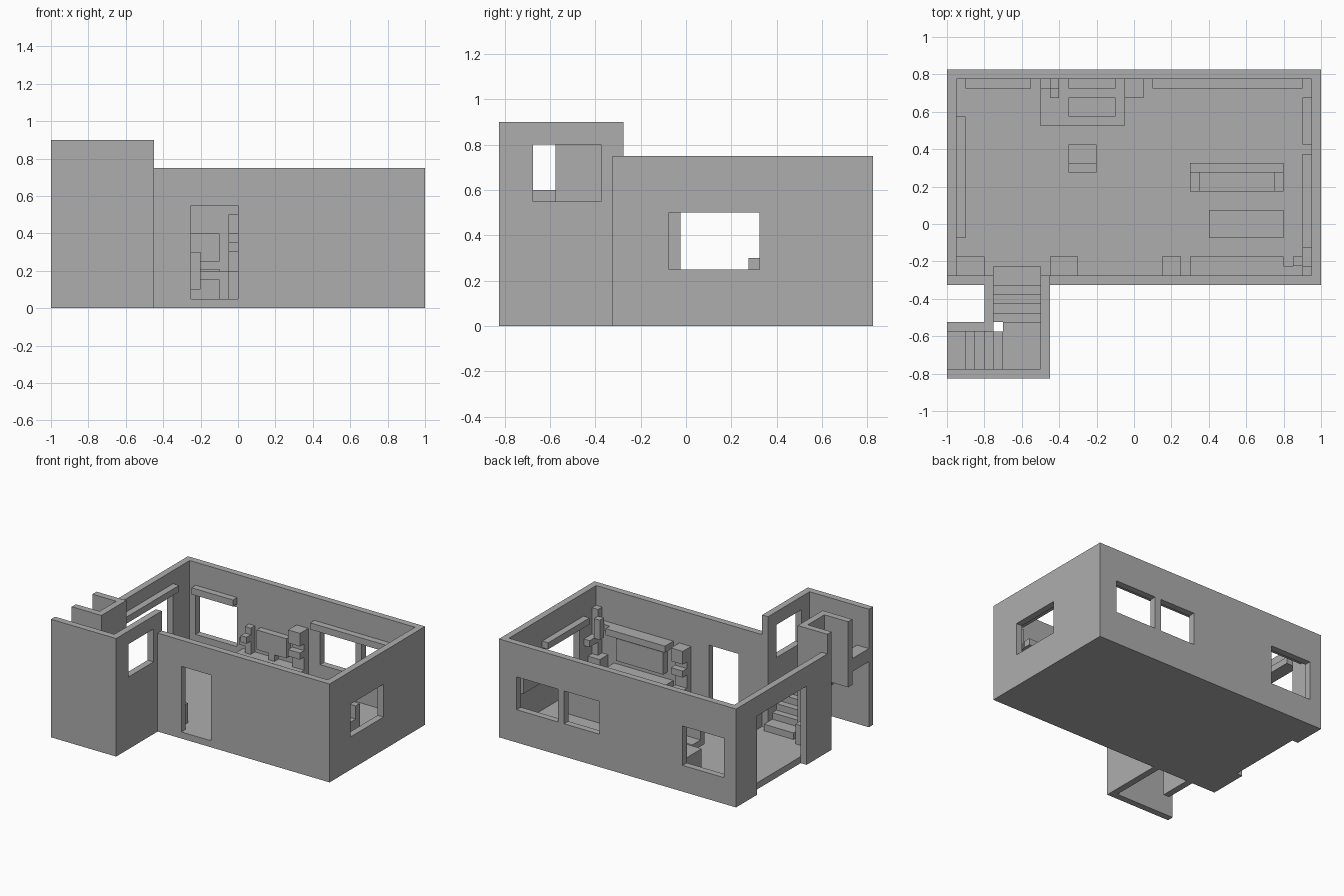
import bpy
import bmesh
from mathutils import Vector

cube = bpy.data.objects.get("Cube")
if cube:
    bpy.data.objects.remove(cube, do_unlink=True)

grey = bpy.data.materials.new("plain_grey")
grey.use_nodes = True
COLOUR = (0.42, 0.42, 0.42, 1)
grey.diffuse_color = COLOUR
grey.node_tree.nodes["Principled BSDF"].inputs["Base Color"].default_value = COLOUR


def box(name, x, y, z):
    """Box from (low, high) ranges on each axis."""
    bm = bmesh.new()
    bmesh.ops.create_cube(bm, size=1)
    for v in bm.verts:
        v.co = Vector([(r[0] + r[1]) / 2 + c * (r[1] - r[0])
                       for c, r in zip(v.co, (x, y, z))])
    mesh = bpy.data.meshes.new(name)
    bm.to_mesh(mesh)
    bm.free()
    mesh.materials.append(grey)
    ob = bpy.data.objects.new(name, mesh)
    bpy.context.collection.objects.link(ob)
    return ob


def cut(ob, *ranges):
    """Cut a box-shaped hole and bake the result."""
    cutter = box("cutter", *ranges)
    cutter.hide_render = True
    mod = ob.modifiers.new("hole", "BOOLEAN")
    mod.operation = "DIFFERENCE"
    mod.solver = "EXACT"
    mod.object = cutter
    deps = bpy.context.evaluated_depsgraph_get()
    baked = bpy.data.meshes.new_from_object(ob.evaluated_get(deps))
    ob.modifiers.clear()
    ob.data = baked
    bpy.data.objects.remove(cutter, do_unlink=True)


T = 0.05                     # wall, floor and tread thickness
FRONT, BACK = -0.325, 0.825  # outer faces of the room
IN_F, IN_B = FRONT + T, BACK - T
FRONT_CUT, BACK_CUT = (-0.4, IN_F + 0.02), (IN_B - 0.02, 0.9)

# Room shell with windows, doors and the stair opening
room = box("room_shell", (-1, 1), (FRONT, BACK), (0, 0.75))
cut(room, (-0.95, 0.95), (IN_F, IN_B), (T, 1))
for x, z in (((0.5, 0.85), (0.25, 0.5)), ((0.15, 0.45), (0.25, 0.5)),
             ((-0.9, -0.55), (0.2, 0.5))):
    cut(room, x, BACK_CUT, z)
cut(room, (0.9, 1.1), (-0.075, 0.325), (0.25, 0.5))
cut(room, (-1.1, -0.95), (-0.025, 0.575), (-0.1, 0.6))
cut(room, (-0.25, 0), FRONT_CUT, (T, 0.55))
cut(room, (-0.75, -0.5), FRONT_CUT, (T, 1))

# Stairwell walls
TOP = 0.9
box("stairwell_front_wall", (-1, -0.45), (-0.825, -0.775), (0, TOP))
side = box("stairwell_side_wall", (-0.5, -0.45), (-0.775, FRONT), (0, TOP))
cut(side, (-0.6, -0.4), (-0.675, -0.375), (0.55, 0.8))
box("stairwell_inner_wall", (-0.8, -0.75), (-0.575, FRONT), (0, TOP))
box("stairwell_upper_wall", (-1, -0.8), (-0.575, -0.525), (0.4, TOP))
box("raised_wall_end", (-1, -0.75), (FRONT, IN_F), (0.75, TOP))
box("raised_wall_post", (-0.5, -0.45), (FRONT, IN_F), (0.75, TOP))

# Stairs: lower flight, landing, upper flight, top platform
box("lower_step_0", (-0.75, -0.5), (-0.325, -0.225), (T, 2 * T))
for i in range(1, 5):
    y = -0.275 - T * i
    z = T * (i + 2)
    box(f"lower_step_{i}", (-0.75, -0.5), (y - T, y), (z - 2 * T, z))
box("landing", (-0.7, -0.5), (-0.775, -0.525), (0.25, 0.35))
for i in range(4):
    x = -0.7 - T * i
    z = 0.4 + T * i
    box(f"upper_step_{i}", (x - T, x), (-0.775, -0.575), (z - 2 * T, z))
box("top_platform", (-1, -0.9), (-0.775, -0.575), (0.5, 0.6))

# Curtain rails
RAIL = (0.525, 0.575)
box("rail_back_left", (0.1, 0.9), (IN_B - T, IN_B), RAIL)
box("rail_back_right", (-0.9, -0.55), (IN_B - T, IN_B), RAIL)
box("rail_left_side", (0.9, 0.95), (-0.125, 0.375), RAIL)
box("rail_right_side", (-0.95, -0.9), (-0.075, 0.575), (0.6, 0.65))

# Desk with screen and keyboard
box("desk_top", (-0.5, -0.05), (0.525, IN_B), (0.15, 0.2))
for x in (-0.5, -0.1):
    box("desk_leg", (x, x + T), (0.525, IN_B), (T, 0.15))
box("screen", (-0.35, -0.1), (0.725, IN_B), (0.25, 0.4))
box("screen_stand", (-0.25, -0.2), (0.725, IN_B), (0.2, 0.25))
box("keyboard", (-0.35, -0.1), (0.575, 0.675), (0.2, 0.21))

# Desk chair
box("chair_back", (-0.35, -0.2), (0.275, 0.325), (0.1, 0.3))
box("chair_seat", (-0.35, -0.2), (0.325, 0.425), (0.1, 0.15))
box("chair_post", (-0.3, -0.25), (0.325, 0.375), (T, 0.1))


def tower(name, x, wall, out):
    """Stack of alternating deep and shallow blocks against a wall."""
    levels = (T, 0.2, 0.3, 0.35, 0.4, 0.5)
    for i, z in enumerate(zip(levels, levels[1:])):
        depth = T if i % 2 else 2 * T
        box(f"{name}_{i}", (x, x + 0.1), sorted((wall, wall + out * depth)), z)


tower("desk_tower", -0.05, IN_B, -1)
tower("media_tower", 0.15, IN_F, 1)

# Small branching plant on the desk
box("desk_plant_stem", (-0.45, -0.4), (0.725, IN_B), (0.2, 0.4))
box("desk_plant_side_arm", (-0.5, -0.45), (0.725, IN_B), (0.25, 0.3))
box("desk_plant_front_arm", (-0.45, -0.4), (0.675, 0.725), (0.3, 0.35))

# Corner plant
box("corner_pot", (0.85, 0.95), (IN_F, -0.175), (T, 0.25))
box("corner_stem", (0.9, 0.95), (IN_F, -0.225), (0.25, 0.6))
box("corner_branch", (0.8, 0.9), (IN_F, -0.225), (0.45, 0.5))
box("corner_branch_tip", (0.85, 0.9), (-0.225, -0.175), (0.4, 0.55))
box("corner_long_branch", (0.9, 0.95), (-0.225, -0.125), (0.35, 0.4))

# Media wall: cabinet, television, shelf
box("media_cabinet", (0.3, 0.8), (IN_F, -0.175), (T, 0.2))
box("television", (0.35, 0.75), (IN_F, -0.225), (0.25, 0.42))
box("media_shelf", (0.3, 0.8), (IN_F, -0.175), (0.45, 0.5))

# Sofa and low table
box("sofa_back", (0.3, 0.8), (0.275, 0.325), (T, 0.3))
box("sofa_seat", (0.35, 0.75), (0.175, 0.275), (T, 0.15))
for x in (0.3, 0.75):
    box("sofa_arm", (x, x + T), (0.175, 0.275), (T, 0.2))
box("table_top", (0.4, 0.8), (-0.075, 0.075), (0.1, 0.15))
for x in (0.45, 0.7):
    box("table_leg", (x, x + T), (-0.025, 0.025), (T, 0.1))

# Wall picture and low cabinets
box("wall_picture", (0.9, 0.95), (0.425, 0.675), (0.3, 0.45))
box("door_cabinet", (-0.45, -0.3), (IN_F, -0.175), (T, 0.2))
box("corner_cabinet", (-0.95, -0.8), (IN_F, -0.175), (T, 0.2))
